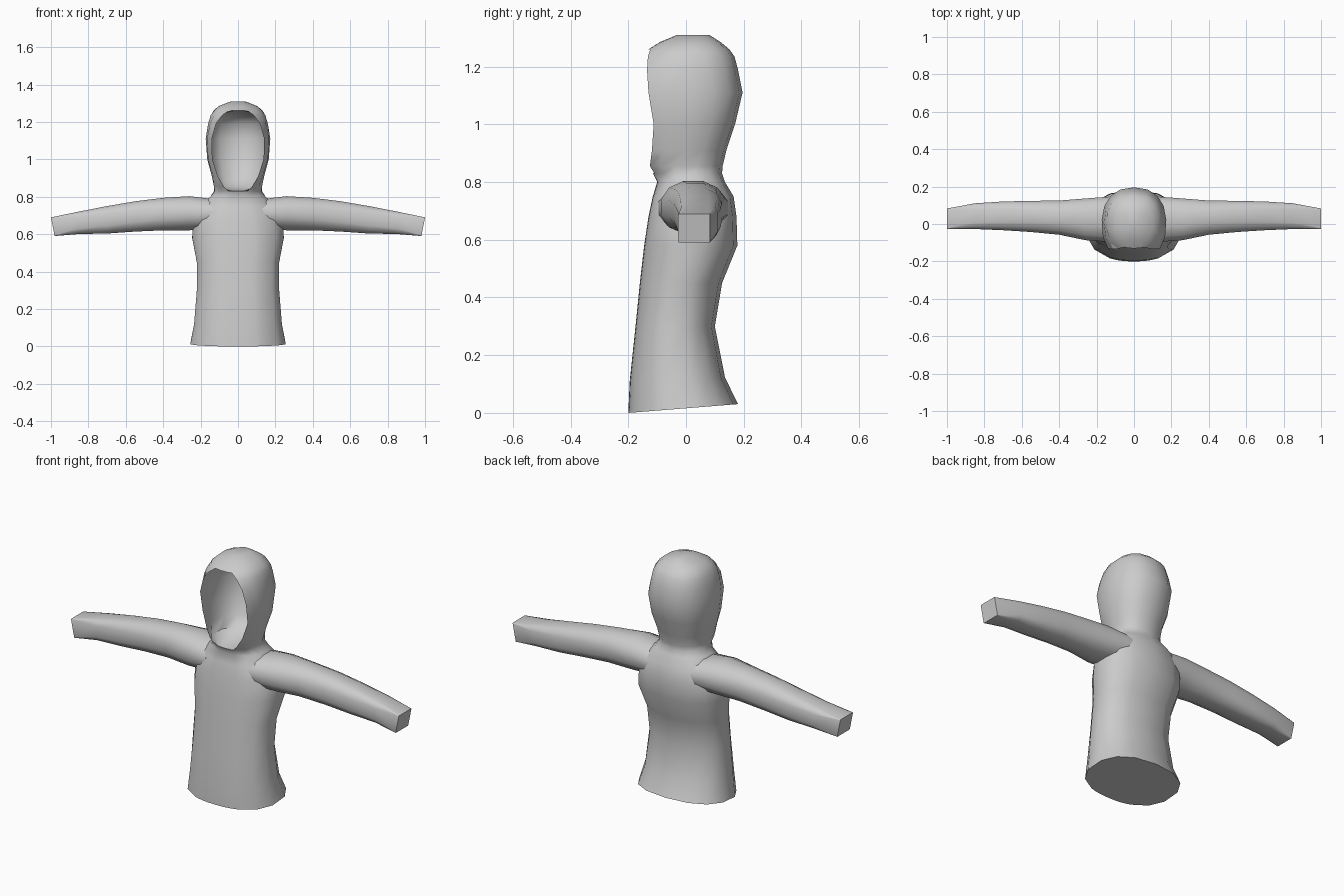
import bpy, bmesh
from math import pi, sin, cos, asin, copysign, radians

if "Cube" in bpy.data.objects:
    bpy.data.objects.remove(bpy.data.objects["Cube"])

grey = bpy.data.materials.new("cloth grey")
grey.use_nodes = True
COLOR = (0.6, 0.6, 0.6, 1)
grey.diffuse_color = COLOR
grey.node_tree.nodes["Principled BSDF"].inputs["Base Color"].default_value = COLOR


def spow(v, p):
    return copysign(abs(v) ** p, v)


def loft(name, rings):
    """Skin a list of equal-length rings and cap both ends."""
    bm = bmesh.new()
    loops = [[bm.verts.new(p) for p in ring] for ring in rings]
    n = len(rings[0])
    for a, b in zip(loops, loops[1:]):
        for i in range(n):
            j = (i + 1) % n
            bm.faces.new((a[i], a[j], b[j], b[i]))
    bm.faces.new(loops[0])
    bm.faces.new(loops[-1])
    bmesh.ops.recalc_face_normals(bm, faces=bm.faces)
    mesh = bpy.data.meshes.new(name)
    bm.to_mesh(mesh)
    bm.free()
    mesh.materials.append(grey)
    ob = bpy.data.objects.new(name, mesh)
    bpy.context.collection.objects.link(ob)
    bpy.ops.object.select_all(action="DESELECT")
    ob.select_set(True)
    bpy.context.view_layer.objects.active = ob
    bpy.ops.object.shade_smooth_by_angle(angle=radians(50))
    return ob


def body_ring(z, w, yf, yb, o, depth, tilt=0.0, p=0.85):
    """Horizontal ring; the front arc (half width o) sinks in to form the hood hollow."""
    a0 = asin((o / w) ** (1 / p))
    c0 = spow(cos(a0), p) if depth else 1
    ring = []

    def point(a, s=1.0):
        x = s * w * spow(sin(a), p)
        y = yb + (yf - yb) * (s * spow(cos(a), p) + 1) / (c0 + 1)
        return x, y

    for i in range(13):
        ring.append(point(a0 + (2 * pi - 2 * a0) * i / 12))
    for i in range(1, 8):
        t = i / 8
        fx, fy = point(-a0 + 2 * a0 * t)
        bx, by = point(2 * pi - a0 - (2 * pi - 2 * a0) * t, 0.94)
        ring.append((fx + (bx - fx) * depth, fy + (by - fy) * depth))
    return [(x, y, z + tilt * (y - yf)) for x, y in ring]


# Torso and hood: height, half width, front, back, opening half width, hollow depth
rows = [
    (0.00, 0.26, -0.20, 0.18, 0.13, 0, 0.08),
    (0.11, 0.24, -0.195, 0.135, 0.12, 0, 0.04),
    (0.30, 0.225, -0.175, 0.10, 0.11, 0),
    (0.45, 0.225, -0.16, 0.125, 0.11, 0),
    (0.58, 0.25, -0.145, 0.178, 0.12, 0),
    (0.68, 0.245, -0.13, 0.175, 0.11, 0),
    (0.75, 0.21, -0.115, 0.165, 0.09, 0),
    (0.80, 0.15, -0.10, 0.135, 0.07, 0),
    (0.83, 0.13, -0.115, 0.125, 0.05, 0),
    (0.855, 0.13, -0.125, 0.127, 0.075, 0.9),
    (0.91, 0.14, -0.118, 0.14, 0.108, 1),
    (1.00, 0.165, -0.112, 0.17, 0.137, 1),
    (1.11, 0.173, -0.13, 0.196, 0.14, 1),
    (1.19, 0.16, -0.135, 0.18, 0.118, 1),
    (1.235, 0.148, -0.132, 0.168, 0.085, 0.9),
    (1.26, 0.133, -0.13, 0.15, 0.05, 0),
    (1.285, 0.105, -0.09, 0.12, 0.045, 0),
    (1.31, 0.04, -0.03, 0.08, 0.02, 0),
]
loft("hooded_torso", [body_ring(*r) for r in rows])

# Sleeves: x, lower z, upper z, front, back, roundness (small is square)
sleeve = [
    (0.13, 0.63, 0.79, -0.10, 0.15, 0.9),
    (0.26, 0.618, 0.806, -0.09, 0.14, 0.9),
    (0.40, 0.618, 0.797, -0.06, 0.128, 0.85),
    (0.55, 0.612, 0.778, -0.045, 0.126, 0.75),
    (0.70, 0.602, 0.752, -0.035, 0.122, 0.65),
    (0.85, 0.60, 0.722, -0.028, 0.112, 0.5),
    (0.99, 0.59, 0.69, -0.027, 0.083, 0.05),
]


def sleeve_ring(x, z0, z1, y0, y1, p, side):
    ring = []
    for i in range(12):
        a = 2 * pi * (i + 0.5) / 12
        u, v = spow(cos(a), p), spow(sin(a), p)
        lean = 0.01 * v if x > 0.9 else 0
        ring.append((side * (x + lean), (y0 + y1) / 2 + u * (y1 - y0) / 2,
                     (z0 + z1) / 2 + v * (z1 - z0) / 2))
    return ring


for name, side in (("left_sleeve", 1), ("right_sleeve", -1)):
    loft(name, [sleeve_ring(*s, side) for s in sleeve])
